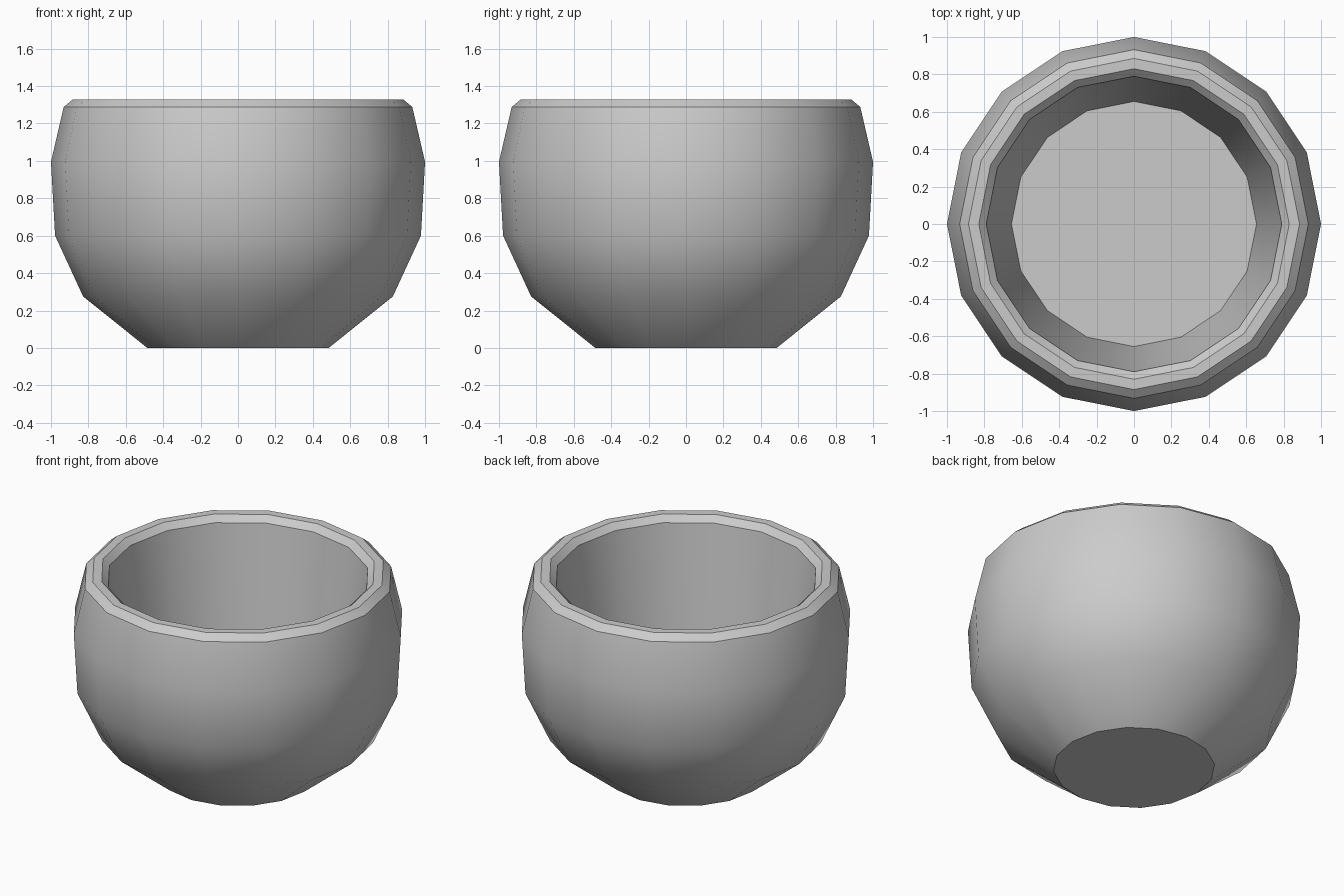
import bpy, bmesh, math

if "Cube" in bpy.data.objects:
    bpy.data.objects.remove(bpy.data.objects["Cube"])

SIDES = 16

# Half cross-section (radius, height): underside edge, outer wall, rim, inner wall, floor edge
profile = [
    (0.485, 0.0), (0.828, 0.275), (0.978, 0.60), (1.0, 0.995), (0.932, 1.288),
    (0.885, 1.327), (0.83, 1.327), (0.79, 1.288), (0.655, 0.20),
]


def ring(bm, radius, z):
    return [bm.verts.new((radius * math.cos(math.tau * i / SIDES),
                          radius * math.sin(math.tau * i / SIDES), z))
            for i in range(SIDES)]


# Round bowl: lathe the profile, then cap the underside and the inner floor
bm = bmesh.new()
rings = [ring(bm, r, z) for r, z in profile]
for low, high in zip(rings, rings[1:]):
    for i in range(SIDES):
        j = (i + 1) % SIDES
        bm.faces.new((low[i], low[j], high[j], high[i]))
bm.faces.new(rings[0][::-1])
bm.faces.new(rings[-1])
bmesh.ops.recalc_face_normals(bm, faces=bm.faces)

mesh = bpy.data.meshes.new("bowl")
bm.to_mesh(mesh)
bm.free()
bowl = bpy.data.objects.new("bowl", mesh)
bpy.context.collection.objects.link(bowl)

# Smooth walls with crisp rim, floor and base edges
bpy.context.view_layer.objects.active = bowl
bowl.select_set(True)
bpy.ops.object.shade_smooth_by_angle(angle=math.radians(30))
